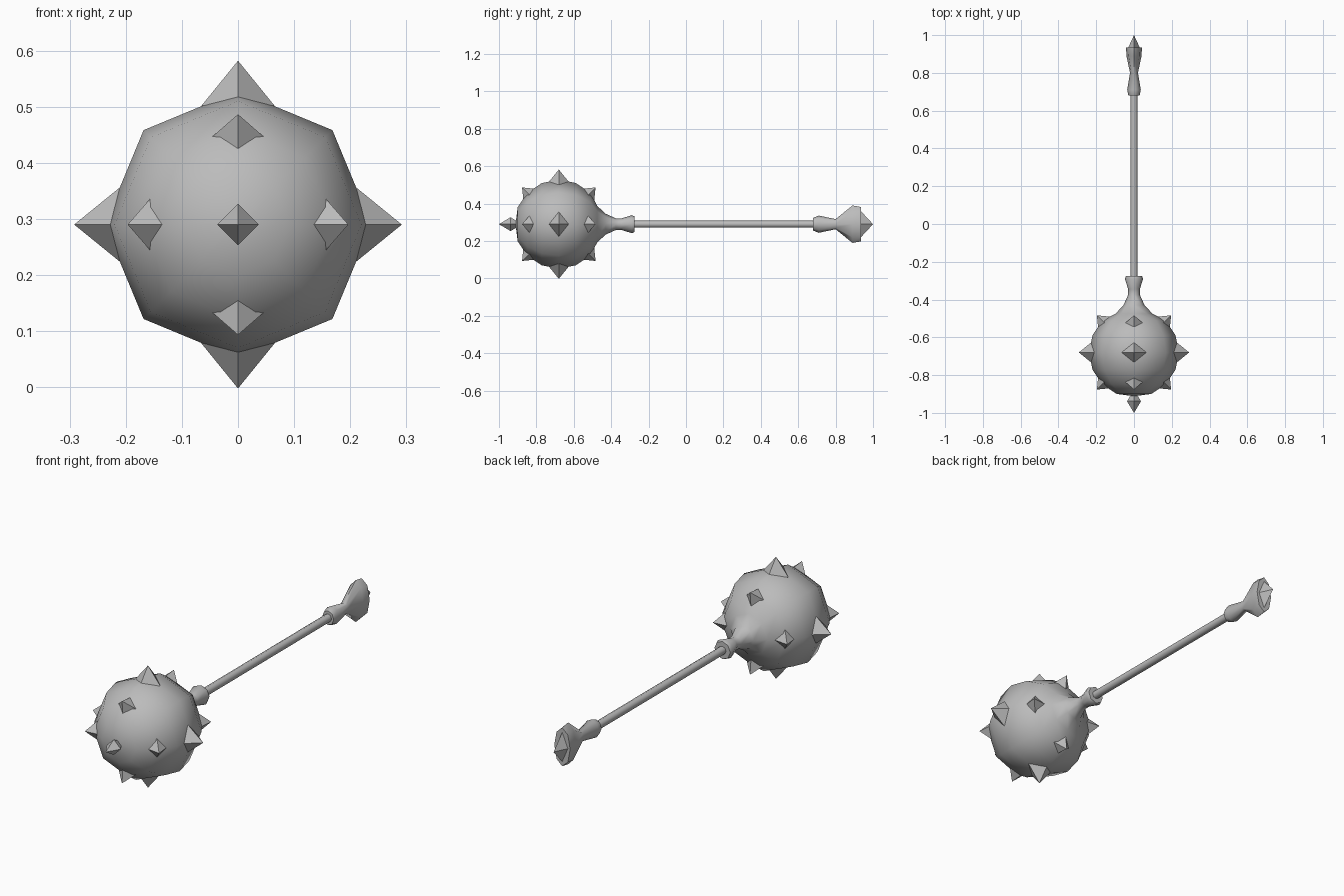
import bpy, math
from mathutils import Vector

cube = bpy.data.objects.get("Cube")
if cube:
    bpy.data.objects.remove(cube, do_unlink=True)

grey = bpy.data.materials.new("iron_grey")
grey.use_nodes = True
grey.diffuse_color = (0.5, 0.5, 0.5, 1)
grey.node_tree.nodes["Principled BSDF"].inputs["Base Color"].default_value = (0.5, 0.5, 0.5, 1)

AXIS_Z = 0.29                       # height of the shaft axis
HEAD = Vector((0, -0.68, AXIS_Z))   # centre of the spiked ball
R = 0.238


def add_object(name, verts, faces, smooth=None):
    mesh = bpy.data.meshes.new(name)
    mesh.from_pydata(verts, [], faces)
    mesh.update()
    mesh.materials.append(grey)
    obj = bpy.data.objects.new(name, mesh)
    bpy.context.collection.objects.link(obj)
    if smooth:
        bpy.ops.object.select_all(action='DESELECT')
        obj.select_set(True)
        bpy.context.view_layer.objects.active = obj
        bpy.ops.object.shade_smooth_by_angle(angle=math.radians(smooth))
    return obj


def loft(name, sections, sides=8, smooth=60):
    """Closed eight-sided body along y from (y, half_width, half_height) sections."""
    verts, faces = [], []
    for y, rx, rz in sections:
        for k in range(sides):
            a = 2 * math.pi * k / sides
            verts.append((rx * math.cos(a), y, AXIS_Z + rz * math.sin(a)))
    for i in range(len(sections) - 1):
        for k in range(sides):
            a, b = i * sides + k, i * sides + (k + 1) % sides
            faces.append((a, a + sides, b + sides, b))
    faces.append(tuple(range(sides)))
    last = (len(sections) - 1) * sides
    faces.append(tuple(last + k for k in reversed(range(sides))))
    return add_object(name, verts, faces, smooth)


def spike(name, centre, direction, length, half_u, half_v):
    """Double pyramid pointing along direction; half_u lies across the shaft plane."""
    d = Vector(direction).normalized()
    v = Vector((0, 0, 1)) if abs(d.y) > 0.99 else d.cross(Vector((0, 1, 0))).normalized()
    u = d.cross(v)
    c = Vector(centre)
    verts = [c + u * half_u, c + v * half_v, c - u * half_u, c - v * half_v,
             c + d * length, c - d * length]
    faces = []
    for k in range(4):
        n = (k + 1) % 4
        faces += [(k, n, 4), (n, k, 5)]
    return add_object(name, verts, faces)


# Ball head flowing into the shaft collar
ball = [(HEAD.y - 0.230, 0.012, 0.012)]
for deg in (22.5, 45, 67.5, 90, 112.5, 135):
    r = R * math.sin(math.radians(deg))
    ball.append((HEAD.y - R * math.cos(math.radians(deg)), r, r))
collar = [(-0.475, 0.098), (-0.43, 0.056), (-0.375, 0.031), (-0.345, 0.031),
          (-0.29, 0.048), (-0.275, 0.042)]
loft("ball_head", ball + [(y, r, r) for y, r in collar])

# Shaft
loft("shaft", [(-0.33, 0.019, 0.019), (0.72, 0.019, 0.019)])

# Pommel, narrow sideways and flared up and down
loft("pommel", [(0.68, 0.030, 0.034), (0.71, 0.036, 0.046), (0.80, 0.021, 0.027),
                (0.89, 0.040, 0.100), (0.935, 0.042, 0.092)])
spike("pommel_spike", (0, 0.935, AXIS_Z), (0, 1, 0), 0.065, 0.030, 0.070)

# Three rings of four spikes around the ball
for ring, tilt in (("front", -45), ("middle", 0), ("rear", 45)):
    base, length = (0.212, 0.08) if tilt == 0 else (0.198, 0.08)
    t = math.radians(tilt)
    for side, a in (("left", 0), ("top", 90), ("right", 180), ("bottom", 270)):
        a = math.radians(a)
        d = Vector((math.cos(a) * math.cos(t), math.sin(t), math.sin(a) * math.cos(t)))
        spike(f"{ring}_{side}_spike", HEAD + d * base, d, length, 0.065, 0.065)

# Small spike at the very front
spike("nose_spike", (0, -0.938, AXIS_Z), (0, -1, 0), 0.062, 0.037, 0.037)
